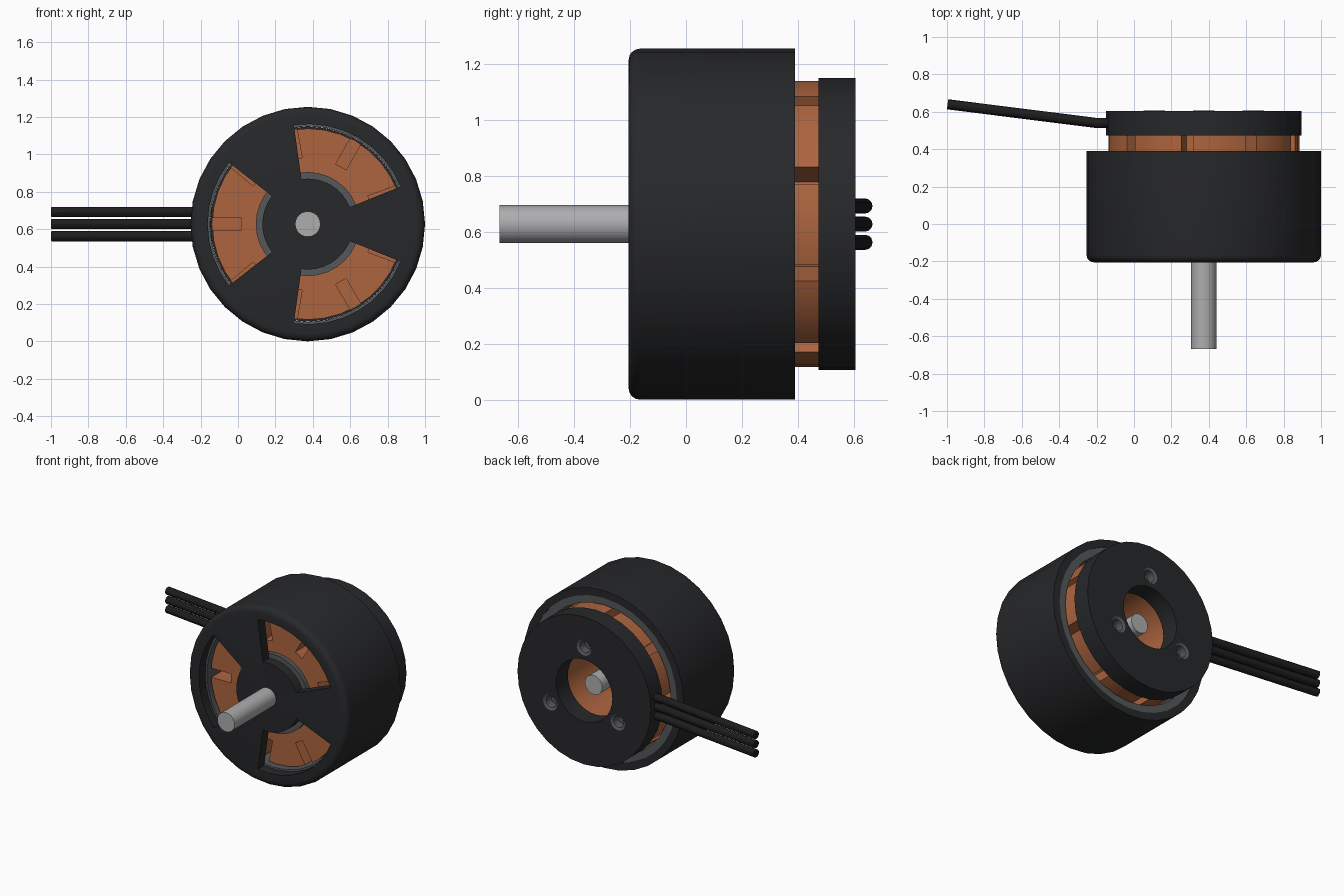
import bpy, bmesh
from math import sin, cos, pi, radians
from mathutils import Vector

if "Cube" in bpy.data.objects:
    bpy.data.objects.remove(bpy.data.objects["Cube"])

CX, CZ = 0.373, 0.627      # motor axis, running along y


def mat(name, r, g, b):
    m = bpy.data.materials.new(name)
    m.diffuse_color = (r, g, b, 1)
    m.use_nodes = True
    m.node_tree.nodes["Principled BSDF"].inputs["Base Color"].default_value = m.diffuse_color
    return m


BLACK = mat("black_anodised", 0.02, 0.021, 0.023)
RUBBER = mat("black_rubber", 0.012, 0.012, 0.012)
COPPER = mat("copper", 0.42, 0.13, 0.05)
STEEL = mat("dark_steel", 0.09, 0.095, 0.1)
SHAFT = mat("bright_steel", 0.42, 0.42, 0.43)


def polar(r, a, y):
    return Vector((CX + r * cos(a), y, CZ + r * sin(a)))


def finish(bm, name, material=None):
    bmesh.ops.recalc_face_normals(bm, faces=bm.faces)
    me = bpy.data.meshes.new(name)
    bm.to_mesh(me)
    bm.free()
    ob = bpy.data.objects.new(name, me)
    bpy.context.collection.objects.link(ob)
    if material:
        me.materials.append(material)
    return ob


def lathe(name, profile, material, n=32, centre=(0, 0)):
    """Spin a closed (radius, y) loop around the motor axis (or an offset one)."""
    bm = bmesh.new()
    off = Vector((centre[0], 0, centre[1]))
    rings = []
    for r, y in profile:
        if r == 0:
            rings.append([bm.verts.new(polar(0, 0, y) + off)] * n)
        else:
            rings.append([bm.verts.new(polar(r, 2 * pi * i / n, y) + off) for i in range(n)])
    for k in range(len(rings)):
        a, b = rings[k], rings[(k + 1) % len(rings)]
        for i in range(n):
            j = (i + 1) % n
            vs = list(dict.fromkeys((a[i], a[j], b[j], b[i])))
            if len(vs) > 2:
                bm.faces.new(vs)
    return finish(bm, name, material)


def prism(bm, pts, y0, y1):
    """Add a prism from (radius, angle) outline points."""
    a = [bm.verts.new(polar(r, t, y0)) for r, t in pts]
    b = [bm.verts.new(polar(r, t, y1)) for r, t in pts]
    bm.faces.new(a)
    bm.faces.new(b[::-1])
    for i in range(len(pts)):
        j = (i + 1) % len(pts)
        bm.faces.new((a[i], b[i], b[j], a[j]))


def activate(ob):
    bpy.ops.object.select_all(action='DESELECT')
    ob.select_set(True)
    bpy.context.view_layer.objects.active = ob


def cut(ob, cutter):
    m = ob.modifiers.new("cut", 'BOOLEAN')
    m.operation, m.solver, m.object = 'DIFFERENCE', 'EXACT', cutter
    cutter.hide_render = True
    activate(ob)
    bpy.ops.object.modifier_apply(modifier=m.name)
    bpy.data.objects.remove(cutter)


def tube(r0, r1, y0, y1):
    return [(r0, y0), (r1, y0), (r1, y1), (r0, y1)]


# rotor bell: cup with a rounded front edge
F = 0.04
fillet = [(0.627 - F + F * sin(t), -0.205 + F - F * cos(t)) for t in (0, pi / 8, pi / 4, 3 * pi / 8, pi / 2)]
bell = lathe("rotor_bell", [(0, -0.205)] + fillet +
             [(0.627, 0.39), (0.575, 0.39), (0.575, -0.135), (0, -0.135)], BLACK)

# three windows in the bell front
bm = bmesh.new()
for c in (60, 180, 300):
    angs = [radians(c - 38 + 76 * i / 8) for i in range(9)]
    prism(bm, [(0.535, a) for a in angs] + [(0.243, a) for a in angs[::-1]], -0.3, -0.1)
cut(bell, finish(bm, "window_cutter"))

# steel ring inside the bell and collar behind the hub
magnets = lathe("magnet_ring", tube(0.523, 0.576, -0.134, 0.385), STEEL)
collar = lathe("hub_collar", tube(0.06, 0.278, -0.136, -0.085), STEEL)

# copper stator with nine slots
stator = lathe("stator_windings", tube(0.27, 0.511, -0.105, 0.48), COPPER, 36)
bm = bmesh.new()
for k in range(9):
    a = radians(20 + 40 * k)
    t0, t1 = 0.032 / 0.355, 0.032 / 0.56
    prism(bm, [(0.355, a - t0), (0.56, a - t1), (0.56, a + t1), (0.355, a + t0)], -0.2, 0.474)
cut(stator, finish(bm, "slot_cutter"))

# mounting base with screw sockets
base = lathe("mounting_base", tube(0.22, 0.522, 0.474, 0.605), BLACK)
sockets = []
for k in range(3):
    a = radians(90 + 120 * k)
    c = (0.305 * cos(a), 0.305 * sin(a))
    cut(base, lathe("socket_cutter", [(0, 0.53), (0.056, 0.53), (0.056, 0.7), (0, 0.7)], BLACK, 16, c))
    sockets.append(lathe("screw_socket_%d" % (k + 1),
                         [(0, 0.529), (0.057, 0.529), (0.057, 0.606), (0.04, 0.598), (0.036, 0.545), (0, 0.545)],
                         STEEL, 16, c))

# shaft
shaft = lathe("shaft", [(0, -0.667), (0.068, -0.667), (0.068, 0.5), (0, 0.5)], SHAFT, 24)

# three lead wires: straight out of the base, then bent back
wires = []
path = [Vector((-0.08, 0.54)), Vector((-0.2, 0.54)), Vector((-0.24, 0.545)), Vector((-0.997, 0.64))]
for k in range(3):
    bm = bmesh.new()
    rings = []
    for i, p in enumerate(path):
        d = (path[min(i + 1, 3)] - path[max(i - 1, 0)]).normalized()
        side = Vector((-d.y, d.x, 0))
        mid = Vector((p.x, p.y, CZ + 0.065 * (k - 1)))
        rings.append([bm.verts.new(mid + 0.027 * (side * cos(t * pi / 6) + Vector((0, 0, sin(t * pi / 6)))))
                      for t in range(12)])
    for a, b in zip(rings, rings[1:]):
        for i in range(12):
            j = (i + 1) % 12
            bm.faces.new((a[i], a[j], b[j], b[i]))
    bm.faces.new(rings[0])
    bm.faces.new(rings[-1])
    wires.append(finish(bm, "lead_wire_%d" % (k + 1), RUBBER))

# smooth shading with sharp edges kept
for ob in [bell, magnets, collar, stator, base, shaft] + sockets + wires:
    activate(ob)
    bpy.ops.object.shade_smooth_by_angle(angle=radians(30))
